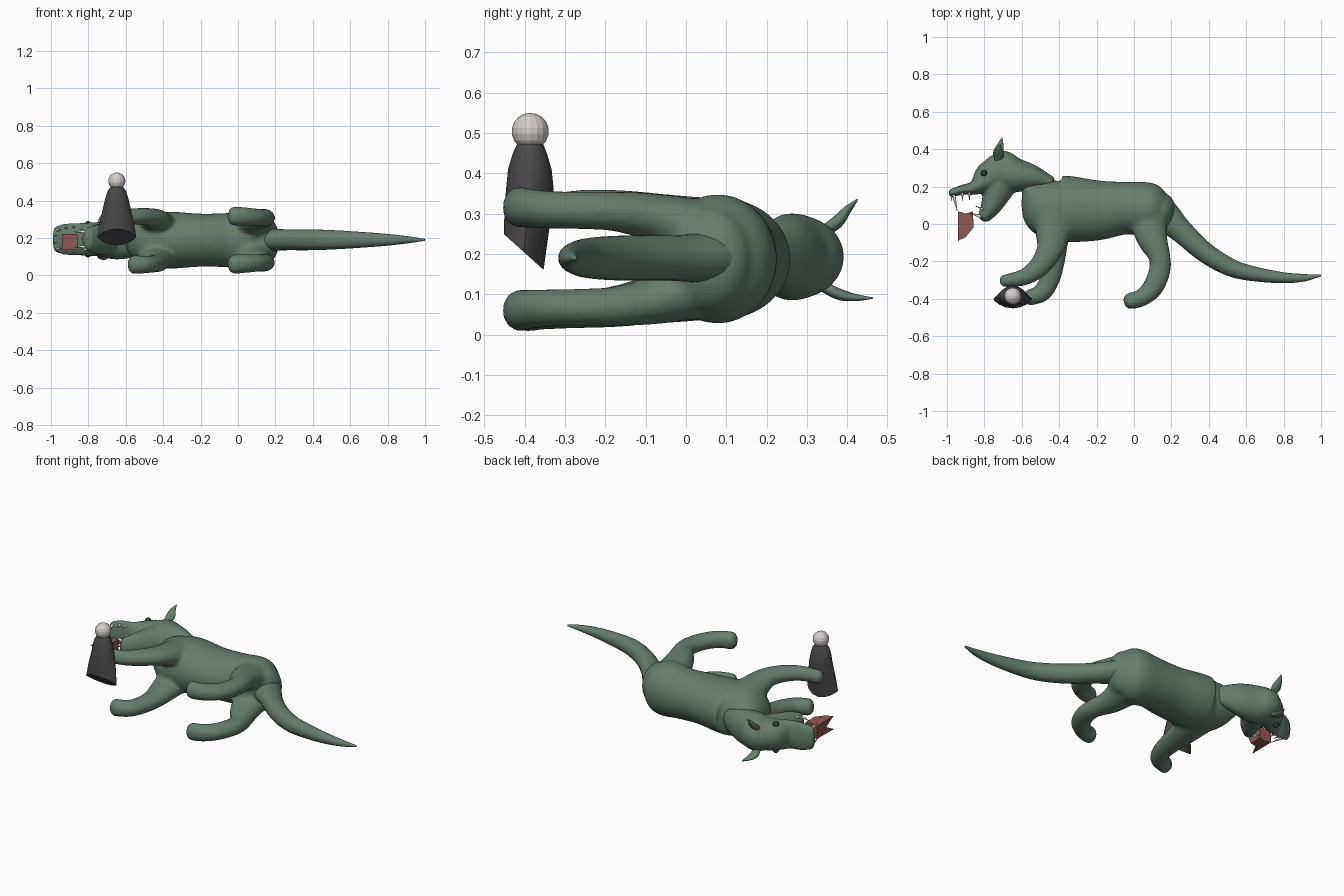
import bpy, bmesh, math
from mathutils import Vector

if "Cube" in bpy.data.objects:
    bpy.data.objects.remove(bpy.data.objects["Cube"])

MID = 0.188  # mirror plane of the animal, which lies on its side


def material(name, rgb):
    m = bpy.data.materials.new(name)
    m.diffuse_color = (*rgb, 1)
    m.use_nodes = True
    m.node_tree.nodes["Principled BSDF"].inputs["Base Color"].default_value = m.diffuse_color
    return m


GREEN = material("moss green", (0.135, 0.205, 0.155))
DARK = material("dark eye", (0.03, 0.045, 0.038))
IVORY = material("tooth ivory", (0.75, 0.73, 0.68))
GREY = material("robe grey", (0.065, 0.065, 0.068))
PALE = material("pale head", (0.66, 0.61, 0.61))
RED = material("faded red", (0.27, 0.10, 0.09))


def finish(bm, name, mat, smooth=True):
    bmesh.ops.recalc_face_normals(bm, faces=bm.faces[:])
    for f in bm.faces:
        f.smooth = smooth
    me = bpy.data.meshes.new(name)
    bm.to_mesh(me)
    bm.free()
    ob = bpy.data.objects.new(name, me)
    bpy.context.collection.objects.link(ob)
    me.materials.append(mat)
    return ob


def loft(bm, rings):
    vr = [[bm.verts.new(p) for p in r] for r in rings]
    n = len(vr[0])
    for a, b in zip(vr, vr[1:]):
        for i in range(n):
            bm.faces.new((a[i], a[(i + 1) % n], b[(i + 1) % n], b[i]))
    bm.faces.new(vr[0][::-1])
    bm.faces.new(vr[-1])


def catmull(pts, steps=6):
    p = [[2 * a - b for a, b in zip(pts[0], pts[1])]] + list(pts)
    p.append([2 * a - b for a, b in zip(pts[-1], pts[-2])])
    out = []
    for k in range(1, len(p) - 2):
        for s in range(steps):
            t = s / steps
            out.append([0.5 * (2 * b + (c - a) * t + (2 * a - 5 * b + 4 * c - d) * t * t
                               + (3 * b - a - 3 * c + d) * t ** 3)
                        for a, b, c, d in zip(*p[k - 1:k + 3])])
    out.append(list(pts[-1]))
    return out


def tube(bm, pts, seg=24, cap=0.7):
    """Loft ellipses along (x, y, z, radius in plan, radius sideways), with round ends."""
    q = catmull(pts)
    c = [Vector(s[:3]) for s in q]
    tan = [(c[min(i + 1, len(c) - 1)] - c[max(i - 1, 0)]).normalized() for i in range(len(c))]
    st = [(c[i], tan[i], max(q[i][3], 0.002), max(q[i][4], 0.002)) for i in range(len(c))]

    def ends(s, sign):
        p, t, a, b = s
        return [(p + t * sign * min(a, b) * cap * math.sin(u), t, a * math.cos(u), b * math.cos(u))
                for u in (0.35, 0.7, 1.0, 1.25, 1.45)]
    st = ends(st[0], -1)[::-1] + st + ends(st[-1], 1)
    rings = []
    for p, t, a, b in st:
        n = Vector((0, 0, 1)).cross(t).normalized()
        w = t.cross(n)
        rings.append([p + n * a * math.cos(2 * math.pi * i / seg) + w * b * math.sin(2 * math.pi * i / seg)
                      for i in range(seg)])
    loft(bm, rings)


def blend(ob, voxel, repeat):
    r = ob.modifiers.new("Blend", 'REMESH')
    r.mode = 'VOXEL'
    r.voxel_size = voxel
    r.use_smooth_shade = True
    s = ob.modifiers.new("Soften", 'SMOOTH')
    s.factor = 0.5
    s.iterations = repeat


# Torso and four legs blended into one skin
bm = bmesh.new()
torso = [(-0.565, 0.195, 0.045, 0.075), (-0.52, 0.15, 0.115, 0.115), (-0.45, 0.095, 0.17, 0.145),
         (-0.35, 0.08, 0.177, 0.152), (-0.2, 0.073, 0.162, 0.142), (-0.05, 0.085, 0.141, 0.146),
         (0.05, 0.08, 0.145, 0.16), (0.10, 0.072, 0.138, 0.155), (0.145, 0.06, 0.105, 0.13)]
tube(bm, [(x, y, MID, a, b) for x, y, a, b in torso], 32)
hind = [(0.07, 0.07, .055, .11, .09), (0.095, -0.07, .10, .085, .062), (0.135, -0.17, .117, .06, .05),
        (0.137, -0.25, .12, .058, .047), (0.10, -0.34, .122, .056, .047), (0.04, -0.395, .126, .047, .05),
        (-0.025, -0.413, .128, .044, .052)]
for side in (-1, 1):
    tube(bm, [(x, y, MID + side * z, a, b) for x, y, z, a, b in hind])
fore_low = [(-0.43, 0.09, .06, .12, .09), (-0.435, -0.08, .10, .088, .062), (-0.435, -0.19, .12, .068, .05),
            (-0.45, -0.29, .126, .056, .047), (-0.49, -0.365, .13, .05, .047), (-0.56, -0.395, .13, .043, .051)]
fore_up = [(-0.43, 0.09, .06, .12, .09), (-0.435, -0.06, .10, .09, .062), (-0.455, -0.15, .12, .07, .05),
           (-0.515, -0.235, .127, .056, .046), (-0.59, -0.285, .127, .045, .042), (-0.695, -0.305, .125, .034, .042)]
for side, leg in ((-1, fore_low), (1, fore_up)):
    tube(bm, [(x, y, MID + side * z, a, b) for x, y, z, a, b in leg])
blend(finish(bm, "body_and_legs", GREEN), 0.011, 8)

# Tail
bm = bmesh.new()
tail = [(0.11, 0.10, .09, .075), (0.18, 0.03, .08, .062), (0.255, -0.04, .063, .056), (0.365, -0.14, .055, .056),
        (0.475, -0.212, .05, .053), (0.585, -0.255, .043, .047), (0.77, -0.285, .031, .034),
        (0.9, -0.288, .021, .02), (0.995, -0.276, .006, .006)]
tube(bm, [(x, y, 0.19, a, b) for x, y, a, b in tail])
finish(bm, "tail", GREEN)

# Neck, skull, snout and open lower jaw
bm = bmesh.new()
parts = [
    [(-0.45, 0.225, .035, .06), (-0.55, 0.25, .07, .095), (-0.64, 0.262, .095, .108),
     (-0.71, 0.285, .108, .1), (-0.745, 0.285, .085, .085)],
    [(-0.70, 0.28, .10, .095), (-0.78, 0.245, .085, .09), (-0.85, 0.195, .04, .087),
     (-0.92, 0.182, .026, .085), (-0.975, 0.165, .022, .07)],
    [(-0.70, 0.25, .10, .09), (-0.74, 0.15, .072, .082), (-0.77, 0.085, .053, .075), (-0.80, 0.04, .036, .062)],
]
for p in parts:
    tube(bm, [(x, y, 0.193, a, b) for x, y, a, b in p], 28)
blend(finish(bm, "head", GREEN), 0.008, 5)

# Ears
for name, pts in (
        ("upper_ear", [(-0.725, 0.34, .255, .02, .014), (-0.722, 0.375, .28, .028, .016),
                       (-0.722, 0.40, .31, .018, .01), (-0.715, 0.425, .335, .002, .002)]),
        ("lower_ear", [(-0.725, 0.34, .12, .02, .014), (-0.725, 0.38, .10, .028, .014),
                       (-0.715, 0.42, .092, .018, .009), (-0.705, 0.462, .091, .002, .002)])):
    bm = bmesh.new()
    tube(bm, pts, 14)
    finish(bm, name, GREEN)

# Eyes
for side, name in ((-1, "lower_eye"), (1, "upper_eye")):
    bm = bmesh.new()
    bmesh.ops.create_uvsphere(bm, u_segments=16, v_segments=10, radius=0.018)
    bmesh.ops.translate(bm, verts=bm.verts[:], vec=(-0.802, 0.272, 0.193 + side * 0.079))
    finish(bm, name, DARK)

# Teeth: (base, tip, radius), mirrored sideways
bm = bmesh.new()
for side in (-1, 1):
    for x0, y0, x1, y1, z, r in ((-0.965, 0.16, -0.945, 0.07, .05, .010), (-0.92, 0.165, -0.915, 0.125, .062, .008),
                                 (-0.88, 0.165, -0.88, 0.13, .066, .008), (-0.82, 0.04, -0.88, 0.06, .04, .009),
                                 (-0.81, 0.08, -0.845, 0.095, .055, .007), (-0.975, 0.16, -0.975, 0.125, .018, .007)):
        zz = 0.193 + side * z
        tube(bm, [(x0, y0, zz, r, r), (x1, y1, zz, .001, .001)], 8)
finish(bm, "teeth", IVORY)

# Torn red scrap falling from the mouth: square sleeve with a jagged end
bm = bmesh.new()
square = [(-1, -1), (0, -1), (1, -1), (1, 0), (1, 1), (0, 1), (-1, 1), (-1, 0)]
drop = [-0.095, -0.02, -0.01, -0.03, -0.02, -0.07, -0.09, -0.02]
top = [bm.verts.new((-0.9 + 0.04 * a, 0.068 - (0.012 if a == 0 else 0), 0.18 + 0.04 * b)) for a, b in square]
low = [bm.verts.new((-0.9 + 0.041 * a, y, 0.18 + 0.041 * b)) for (a, b), y in zip(square, drop)]
for i in range(8):
    j = (i + 1) % 8
    bm.faces.new((top[i], top[j], low[j], low[i]))
bm.faces.new(top)
finish(bm, "torn_scrap", RED, False)

# Small robed figure: lens-shaped rings that sharpen toward a slanted hem
bm = bmesh.new()
rings = []
for z, hx, hy, e, yc, slant in ((0.478, .03, .03, 1, -.386, 0), (0.45, .05, .042, 1, -.387, 0),
                                (0.41, .062, .054, 1.1, -.387, 0), (0.36, .074, .059, 1.3, -.387, 0),
                                (0.29, .09, .056, 1.5, -.394, .4), (0.205, .104, .049, 1.6, -.402, .9)):
    ring = []
    for i in range(16):
        t = 2 * math.pi * i / 16
        y = math.copysign(abs(math.sin(t)) ** e, math.sin(t)) * hy
        ring.append((-0.648 + hx * math.cos(t), yc + y, z - slant * y))
    rings.append(ring)
loft(bm, rings)
robe = finish(bm, "figure_robe", GREY)
bpy.context.view_layer.objects.active = robe
robe.select_set(True)
bpy.ops.object.shade_smooth_by_angle(angle=math.radians(35))

bm = bmesh.new()
bmesh.ops.create_uvsphere(bm, u_segments=16, v_segments=9, radius=0.046)
bmesh.ops.translate(bm, verts=bm.verts[:], vec=(-0.648, -0.386, 0.504))
finish(bm, "figure_head", PALE, False)
